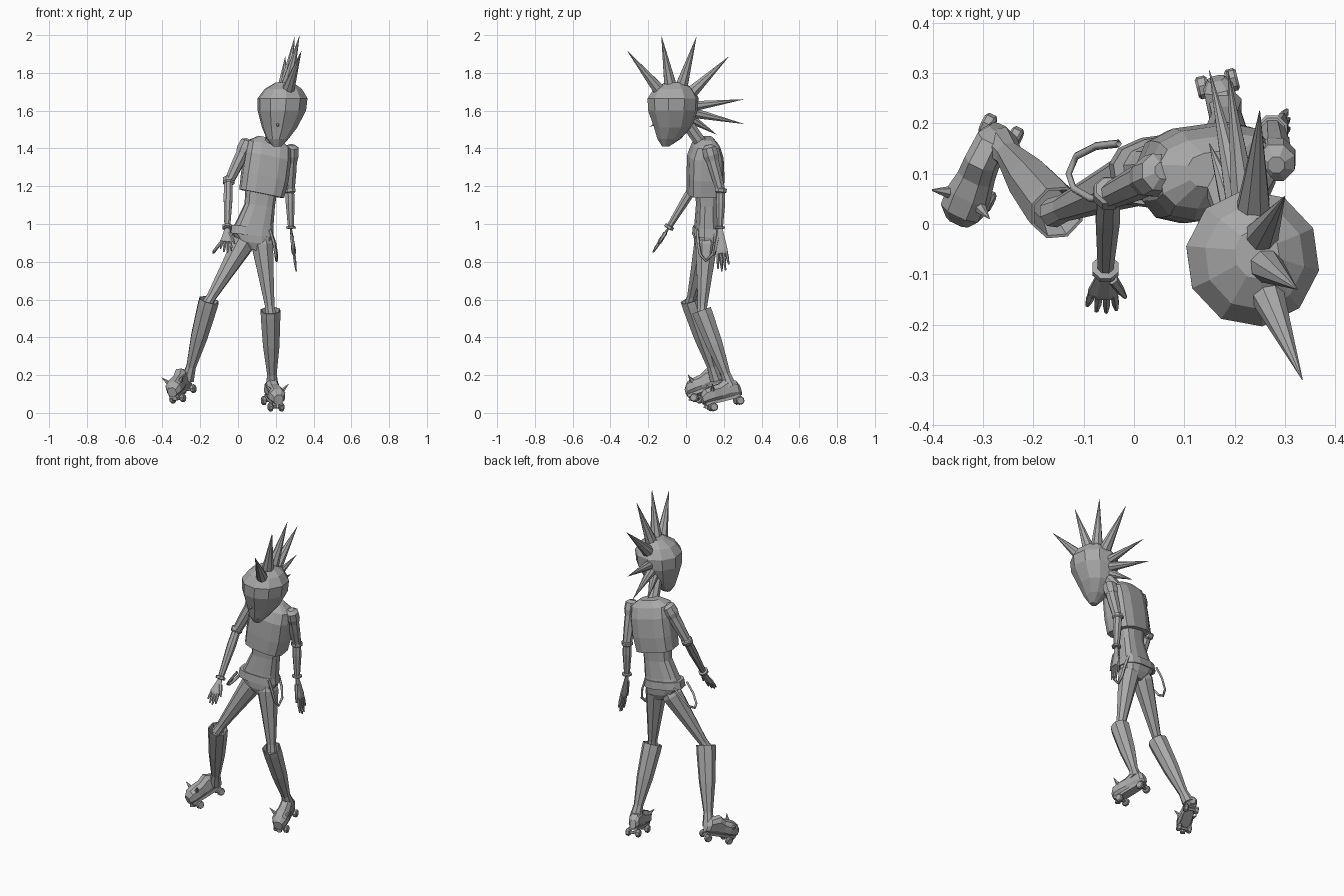
import bpy, bmesh, math
from mathutils import Vector, Matrix

if "Cube" in bpy.data.objects:
    bpy.data.objects.remove(bpy.data.objects["Cube"])

grey = bpy.data.materials.new("plain grey")
grey.use_nodes = True
TONE = (0.4, 0.4, 0.4, 1)
grey.diffuse_color = TONE
grey.node_tree.nodes["Principled BSDF"].inputs["Base Color"].default_value = TONE


def skin(name, rings):
    """Bridge equal-sized rings of points into a closed flat-shaded object."""
    bm = bmesh.new()
    loops = [[bm.verts.new(p) for p in ring] for ring in rings]
    n = len(loops[0])
    for a, b in zip(loops, loops[1:]):
        for i in range(n):
            j = (i + 1) % n
            bm.faces.new((a[i], a[j], b[j], b[i]))
    bm.faces.new(loops[0][::-1])
    bm.faces.new(loops[-1])
    bmesh.ops.recalc_face_normals(bm, faces=bm.faces)
    mesh = bpy.data.meshes.new(name)
    bm.to_mesh(mesh)
    bm.free()
    mesh.materials.append(grey)
    obj = bpy.data.objects.new(name, mesh)
    bpy.context.collection.objects.link(obj)
    return obj


def squared(angle, power):
    c, s = math.cos(angle), math.sin(angle)
    return (math.copysign(abs(c) ** power, c), math.copysign(abs(s) ** power, s))


def loft(name, rings, sides=10, power=1.0, yaw=8, slope=0.0):
    """Stack horizontal rings given as x, y, z, half width, half depth."""
    turn = Matrix.Rotation(math.radians(yaw), 3, 'Z')
    out = []
    for x, y, z, rx, ry in rings:
        ring = []
        for i in range(sides):
            c, s = squared(math.tau * (i + 0.5) / sides, power)
            ring.append(Vector((x, y, z)) + turn @ Vector((c * rx, s * ry, slope * c * rx)))
        out.append(ring)
    return skin(name, out)


def limb(name, start, end, profile, sides=8, wide=(1, 0, 0), flat=1.0):
    """Tapered tube from start to end; profile holds (position, radius)."""
    a, b = Vector(start), Vector(end)
    d = (b - a).normalized()
    u = Vector(wide)
    u = (u - d * u.dot(d)).normalized()
    v = d.cross(u)
    out = []
    for t, r in profile:
        centre = a.lerp(b, t)
        angles = [math.tau * (i + 0.5) / sides for i in range(sides)]
        out.append([centre + u * r * math.cos(g) + v * r * flat * math.sin(g) for g in angles])
    return skin(name, out)


def spike(name, base, tip, radius, sides=8):
    return limb(name, base, tip, [(0, radius), (1, 0.0008)], sides)


# Head, nose and neck
loft("head", [(.207, -.108, 1.41, .022, .018), (.21, -.09, 1.45, .058, .062),
              (.22, -.07, 1.51, .094, .1), (.232, -.068, 1.6, .13, .134),
              (.236, -.068, 1.665, .134, .137), (.24, -.066, 1.715, .1, .105),
              (.245, -.06, 1.75, .045, .05)])
spike("nose", (.212, -.13, 1.545), (.21, -.192, 1.515), .022, 4)
limb("neck", (.165, .1, 1.4), (.2, .0, 1.54), [(0, .045), (.3, .034), (1, .034)])

# Fan of hair spikes along the middle of the head
core = Vector((.232, -.06, 1.61))
tips = [(.335, -.31, 1.915), (.325, -.13, 1.995), (.3, .055, 1.99), (.25, .225, 1.885),
        (.187, .305, 1.66), (.15, .305, 1.53), (.15, .16, 1.475)]
for n, tip in enumerate(tips):
    length = (Vector(tip) - core).length
    spike(f"hair_spike_{n + 1}", core.lerp(Vector(tip), .09 / length), tip, .04 if n < 4 else .03)

# Torso: cropped top over a bare waist, then belt and shorts
loft("cropped_top", [(.168, .11, 1.455, .06, .035), (.165, .105, 1.42, .115, .07),
                     (.158, .103, 1.36, .122, .092), (.142, .103, 1.25, .124, .097),
                     (.125, .1, 1.16, .117, .094)], 12, .65, slope=-.2)
loft("waist", [(.125, .11, 1.2, .085, .06), (.115, .11, 1.1, .08, .055),
               (.088, .108, 1.0, .1, .06), (.075, .108, .96, .11, .064)], 12, .7, slope=-.1)
loft("belt", [(.073, .108, .985, .114, .068), (.07, .108, .94, .12, .072)],
     12, .7, slope=-.1)
loft("shorts", [(.072, .108, .95, .113, .066), (.085, .108, .9, .09, .062),
                (.095, .108, .86, .035, .045)], 12, .7, slope=-.1)


# Loose braces hanging from the belt
def strap(name, points):
    curve = bpy.data.curves.new(name, 'CURVE')
    curve.dimensions = '3D'
    curve.bevel_depth = .008
    curve.bevel_resolution = 0
    line = curve.splines.new('POLY')
    line.points.add(len(points) - 1)
    for p, co in zip(line.points, points):
        p.co = (*co, 1)
    curve.materials.append(grey)
    bpy.context.collection.objects.link(bpy.data.objects.new(name, curve))


strap("left_brace", [(.17, .06, .97), (.19, .065, .9), (.2, .075, .84), (.205, .105, .805),
                     (.205, .14, .84), (.195, .152, .9), (.17, .155, .97)])
strap("right_brace", [(-.04, .05, .97), (-.085, .05, .91), (-.12, .07, .865), (-.13, .1, .85),
                      (-.115, .135, .87), (-.075, .155, .92), (-.03, .16, .97)])


# Arms with sleeve, elbow band, wristband and hand
def arm(side, shoulder, elbow, wrist, tip, wide):
    limb(side + "_shoulder", shoulder, elbow, [(-.13, .018), (-.06, .04), (.12, .043), (.25, .036)])
    limb(side + "_upper_arm", shoulder, elbow, [(0, .036), (.5, .033), (1, .026)])
    limb(side + "_elbow_band", elbow, wrist, [(-.1, .027), (-.08, .033), (.0, .033), (.03, .026)])
    limb(side + "_forearm", elbow, wrist, [(0, .024), (.3, .026), (1, .016)])
    limb(side + "_wristband", elbow, wrist, [(.93, .018), (.94, .028), (.99, .028), (1, .018)])
    a, b = Vector(wrist), Vector(tip)
    d = (b - a).normalized()
    u = Vector(wide)
    u = (u - d * u.dot(d)).normalized()
    limb(side + "_palm", wrist, tip, [(0, .014), (.2, .022), (.5, .033), (.58, .03)],
         8, wide, .4)
    for n, reach in enumerate((.93, 1, .98, .85)):
        offset = u * (n - 1.5) * .014
        limb(f"{side}_finger_{n + 1}", a.lerp(b, .5) + offset,
             a.lerp(b, reach) + offset * 1.4, [(0, .0085), (.6, .008), (1, .004)], 6)
    limb(side + "_thumb", a.lerp(b, .18) - u * .015, a.lerp(b, .62) - u * .045,
         [(0, .012), (.6, .009), (1, .004)], 6)


arm("right", (.045, .1, 1.42), (-.05, .055, 1.22), (-.057, -.095, .975), (-.065, -.175, .85), (-1, 0, 0))
arm("left", (.282, .125, 1.39), (.275, .185, 1.17), (.28, .18, .975), (.308, .2, .75), (0, 1, .1))


# Legs with flared hollow boots
def leg(side, hip, knee, ankle):
    limb(side + "_thigh", hip, knee, [(-.04, .045), (.08, .062), (.5, .044), (.92, .027), (1.04, .03)])
    limb(side + "_boot", knee, ankle, [(.12, .035), (-.02, .05), (-.02, .056), (.06, .056),
                                       (.5, .047), (.93, .027), (1.12, .036)])


leg("right", (.04, .108, .92), (-.155, .025, .59), (-.255, .145, .22))
leg("left", (.125, .11, .92), (.172, .085, .535), (.18, .22, .18))


# Roller skate: shoe, sole plate, four wheels, toe stop and two horns
def skate(side, heel, toe, roll):
    h, t = Vector(heel), Vector(toe)
    f = (t - h).normalized()
    s = Matrix.Rotation(math.radians(roll), 3, f) @ f.cross(Vector((0, 0, 1))).normalized()
    up = s.cross(f)
    shoe = [(-.16, .018, .05), (-.06, .032, .08), (.25, .034, .105), (.5, .037, .085),
            (.75, .045, .082), (1.0, .044, .075), (1.16, .026, .05)]
    rings = []
    for k, w, top in shoe:
        ring = []
        for i in range(8):
            c, q = squared(math.tau * (i + .5) / 8, .8)
            ring.append(h.lerp(t, k) + s * c * w + up * (q + .93) * top / 1.86)
        rings.append(ring)
    skin(side + "_shoe", rings)
    plate = []
    for k, w in ((-.1, .024), (.4, .028), (1.1, .028)):
        c = h.lerp(t, k)
        plate.append([c + s * w * a + up * b for a, b in ((1, -.01), (1, .006), (-1, .006), (-1, -.01))])
    skin(side + "_sole_plate", plate)
    for row, k in (("rear", -.02), ("front", .88)):
        axle = h.lerp(t, k) - up * .026
        limb(f"{side}_{row}_axle", axle - s * .03, axle + s * .03, [(0, .009), (1, .009)], 6, f)
        for which, sign in (("outer", 1), ("inner", -1)):
            hub = axle + s * sign * .03
            limb(f"{side}_{row}_{which}_wheel", hub - s * .012, hub + s * .012,
                 [(0, .018), (.2, .023), (.8, .023), (1, .018)], 8, f)
    for sign in (1, -1):
        root = h.lerp(t, .8) + s * sign * .034 + up * .062
        spike(side + ("_outer" if sign > 0 else "_inner") + "_horn", root,
              root + s * sign * .032 + up * .035, .013, 6)
    limb(side + "_toe_stop", t + f * .005, t + f * .015 - up * .025, [(0, .012), (1, .016)], 8)


skate("right", (-.272, .175, .148), (-.333, .035, .094), 8)
skate("left", (.168, .27, .09), (.207, .115, .052), 0)
